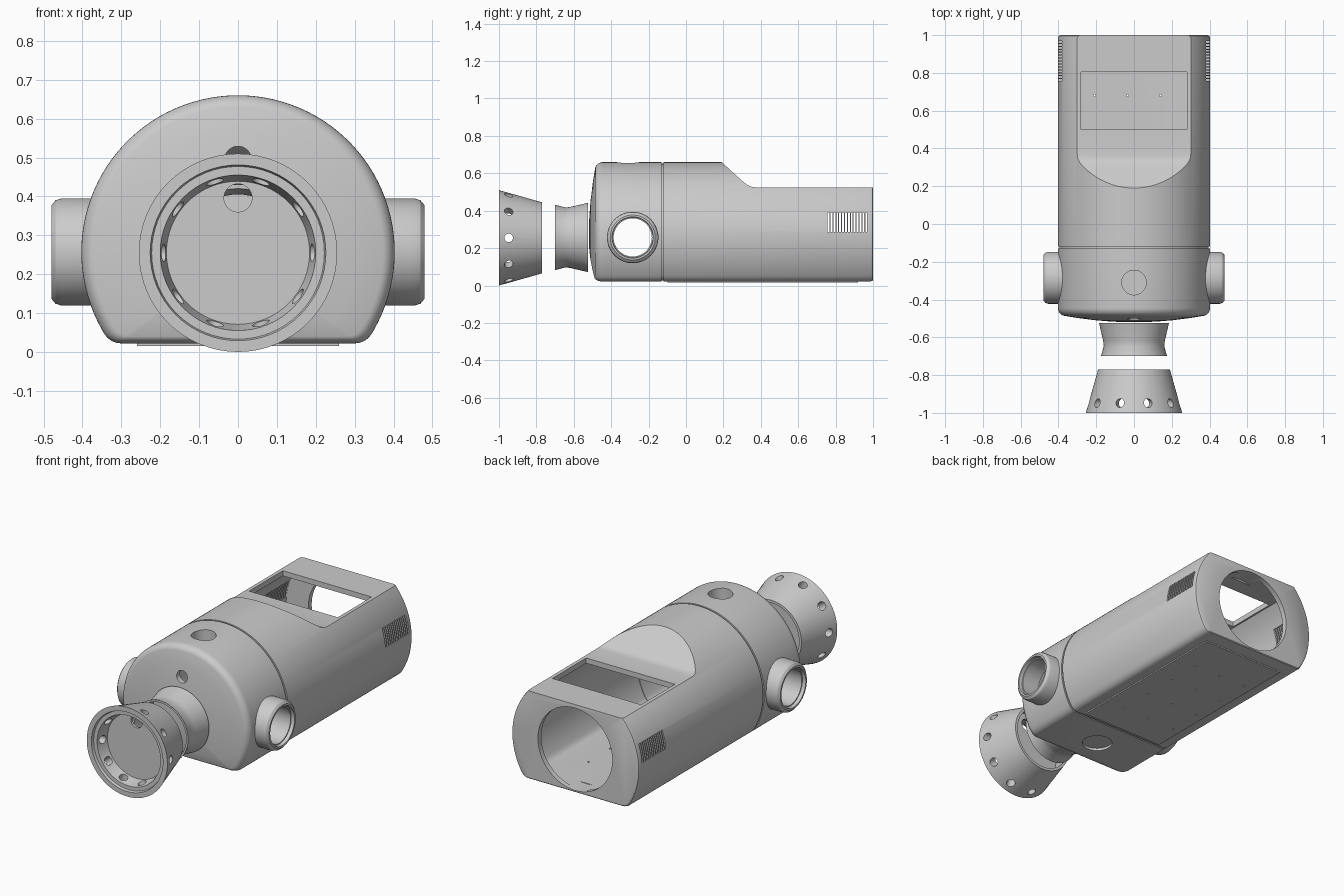
import bpy, bmesh
from math import sin, cos, pi, radians
from mathutils import Vector, Matrix

if "Cube" in bpy.data.objects:
    bpy.data.objects.remove(bpy.data.objects["Cube"])

CZ = 0.257   # height of the body axis
R = 0.403    # body radius


def make(name, bm):
    bmesh.ops.remove_doubles(bm, verts=bm.verts, dist=1e-5)
    bmesh.ops.recalc_face_normals(bm, faces=bm.faces)
    me = bpy.data.meshes.new(name)
    bm.to_mesh(me)
    bm.free()
    ob = bpy.data.objects.new(name, me)
    bpy.context.collection.objects.link(ob)
    return ob


def loft(name, rings, close=False):
    bm = bmesh.new()
    vs = [[bm.verts.new(p) for p in r] for r in rings]
    n = len(vs[0])
    pairs = list(zip(vs, vs[1:])) + ([(vs[-1], vs[0])] if close else [])
    for a, b in pairs:
        for i in range(n):
            j = (i + 1) % n
            bm.faces.new((a[i], a[j], b[j], b[i]))
    if not close:
        bm.faces.new(vs[0])
        bm.faces.new(vs[-1])
    return make(name, bm)


def lathe(name, prof, axis, centre, steps=64):
    """Spin a closed (radius, distance) profile round an axis."""
    bm = bmesh.new()
    vs = [bm.verts.new((r, 0, d)) for r, d in prof]
    es = [bm.edges.new((vs[i], vs[(i + 1) % len(vs)])) for i in range(len(vs))
          if prof[i][0] + prof[(i + 1) % len(vs)][0] > 0]
    bmesh.ops.spin(bm, geom=vs + es, axis=(0, 0, 1), cent=(0, 0, 0),
                   angle=2 * pi, steps=steps)
    q = Vector(axis).to_track_quat('Z', 'Y').to_matrix().to_4x4()
    bm.transform(Matrix.Translation(centre) @ q)
    return make(name, bm)


def add_cyl(bm, a, b, r, seg=48):
    a, b = Vector(a), Vector(b)
    q = (b - a).to_track_quat('Z', 'Y').to_matrix().to_4x4()
    bmesh.ops.create_cone(bm, cap_ends=True, segments=seg, radius1=r, radius2=r,
                          depth=(b - a).length,
                          matrix=Matrix.Translation((a + b) / 2) @ q)


def cyls(name, items, seg=48):
    bm = bmesh.new()
    for a, b, r in items:
        add_cyl(bm, a, b, r, seg)
    return make(name, bm)


def boxes(name, items):
    bm = bmesh.new()
    for lo, hi in items:
        lo, hi = Vector(lo), Vector(hi)
        m = Matrix.Translation((lo + hi) / 2) @ Matrix.Diagonal((hi - lo).to_4d())
        m[3][3] = 1
        bmesh.ops.create_cube(bm, size=1, matrix=m)
    return make(name, bm)


def cut(ob, cutter, keep=False):
    m = ob.modifiers.new("cut", 'BOOLEAN')
    m.operation, m.solver, m.object = 'DIFFERENCE', 'EXACT', cutter
    bpy.context.view_layer.objects.active = ob
    bpy.ops.object.modifier_apply(modifier=m.name)
    if not keep:
        bpy.data.objects.remove(cutter)


# Body cross-section: round top, flat bottom with filleted corners
def fillet(t):
    a, b, c = (Vector(p) for p in ((R * cos(radians(30)), -R / 2),
                                   (0.332, 0.022 - CZ), (0.30, 0.022 - CZ)))
    return a * (1 - t) ** 2 + b * 2 * t * (1 - t) + c * t * t


right = [fillet(1 - i / 6) for i in range(6)]
arc = [Vector((R * cos(a), R * sin(a))) for a in
       (radians(-30 + 240 * i / 72) for i in range(73))]
SECTION = right + arc + [Vector((-p.x, p.y)) for p in reversed(right)]


def ring(y, s=1):
    return [(p.x * s, y, CZ + p.y * s) for p in SECTION]


def dome_ring(s, dy):
    return [(p.x * s, -0.52 + 0.04 * (p.length * s / 0.4) ** 2 + dy, CZ + p.y * s)
            for p in SECTION]


def head_solid(name, k, back, dy):
    rings = [ring(back, k)]
    for i in range(7):
        t = pi / 2 * i / 6
        rings.append(dome_ring(k * (1 - 0.075 * (1 - cos(t))), dy + 0.035 * (1 - sin(t))))
    rings += [dome_ring(k * s, dy) for s in (0.75, 0.5, 0.3, 0.15, 0.04)]
    return loft(name, rings)


def step_cutter(dy, dz):
    prof = [(0.08, 0.76), (0.19, 0.66), (0.30, 0.56), (0.325, 0.54), (0.345, 0.529),
            (0.37, 0.525), (1.1, 0.525), (1.1, 0.76)]
    return loft("step_cutter", [[(x, y + dy, z + dz) for y, z in prof] for x in (-0.6, 0.6)])


# Front head: domed hollow cap with side, top, bottom and front openings
head = head_solid("front_head", 1, -0.13, 0)
cut(head, head_solid("cavity", 0.93, -0.08, 0.03))
PY, PZ = -0.285, 0.257
cut(head, cyls("port_cut", [((-0.6, PY, PZ), (0.6, PY, PZ), 0.106)]))
cut(head, cyls("hole_cut", [((0, -0.31, 0.52), (0, -0.31, 0.8), 0.065),
                            ((0, -0.31, -0.1), (0, -0.31, 0.12), 0.08)]))
cut(head, cyls("face_cut", [((0, -0.6, 0.495), (0, -0.4, 0.495), 0.034)], 32))
lathe("top_hole_collar", [(0.065, 0.57), (0.075, 0.57), (0.075, 0.64), (0.065, 0.64)],
      (0, 0, 1), (0, -0.31, 0), 48)
cyls("bottom_socket", [((0, -0.31, 0.036), (0, -0.31, 0.06), 0.1)])

# Side ports
for side, s in (("right", 1), ("left", -1)):
    lathe(side + "_port", [(0.102, 0.35), (0.1375, 0.35), (0.1375, 0.455), (0.133, 0.469),
                           (0.12, 0.48), (0.11, 0.48), (0.108, 0.46), (0.102, 0.46)],
          (s, 0, 0), (0, PY, PZ))

# Lip joining head and rear shell behind the seam
loft("seam_lip", [ring(-0.16, 0.98), ring(-0.09, 0.98), ring(-0.09, 0.92),
                  ring(-0.16, 0.92)], close=True)

# Rear shell: stepped down at the back, hollow
shell = loft("rear_shell", [ring(-0.12), ring(0.985), ring(0.996, 0.99), ring(1.0, 0.972)])
cut(shell, step_cutter(0, 0))
inner = loft("shell_cavity", [ring(-0.2, 0.93), ring(0.97, 0.93)])
cut(inner, step_cutter(-0.012, -0.03))
cut(shell, inner)
cut(shell, boxes("window_cut", [((-0.28, 0.5, 0.42), (0.28, 0.805, 0.6))]))
cut(shell, cyls("rear_cut", [((0, 0.9, 0.27), (0, 1.1, 0.27), 0.235)], 64))
cut(shell, boxes("vent_cut", [((-0.6, 0.757 + 0.0155 * i, 0.287),
                               (0.6, 0.767 + 0.0155 * i, 0.39)) for i in range(14)]))

# Bottom panel with screw holes
panel = boxes("bottom_panel", [((-0.26, -0.1, 0.015), (0.26, 0.92, 0.03))])
drill = cyls("drill", [((x, y, -0.1), (x, y, 0.15), 0.006)
                       for x in (-0.21, -0.035, 0.14) for y in (0.08, 0.28, 0.48, 0.68)], 12)
cut(panel, drill, keep=True)
cut(shell, drill)

# Neck: thin waisted tube
neck = [(0.175, -0.70), (0.16, -0.645), (0.163, -0.62), (0.185, -0.525)]
lathe("neck", [(r, -y) for r, y in neck] + [(r - 0.012, -y) for r, y in reversed(neck)],
      (0, -1, 0), (0, 0, CZ))

# Front cone: hollow, recessed disc, ring of ten holes
cone = lathe("front_cone", [(0.255, 1.0), (0.19, 0.77), (0.175, 0.77), (0.205, 0.90),
                            (0, 0.90), (0, 0.915), (0.184, 0.915), (0.2, 0.985),
                            (0.222, 0.985), (0.226, 1.0)], (0, -1, 0), (0, 0, 0.255))
dirs = [Vector((cos(a), 0, sin(a))) for a in (2 * pi * i / 10 for i in range(10))]
mid = Vector((0, -0.948, 0.255))
cut(cone, cyls("rim_cut", [(mid + d * 0.13, mid + d * 0.3, 0.023) for d in dirs], 24))
cut(cone, cyls("disc_cut", [((0, -0.95, 0.396), (0, -0.86, 0.396), 0.036)], 32))

# Smooth shading with sharp edges kept
for ob in list(bpy.context.scene.objects):
    bpy.ops.object.select_all(action='DESELECT')
    ob.select_set(True)
    bpy.context.view_layer.objects.active = ob
    bpy.ops.object.shade_smooth_by_angle(angle=radians(30))
